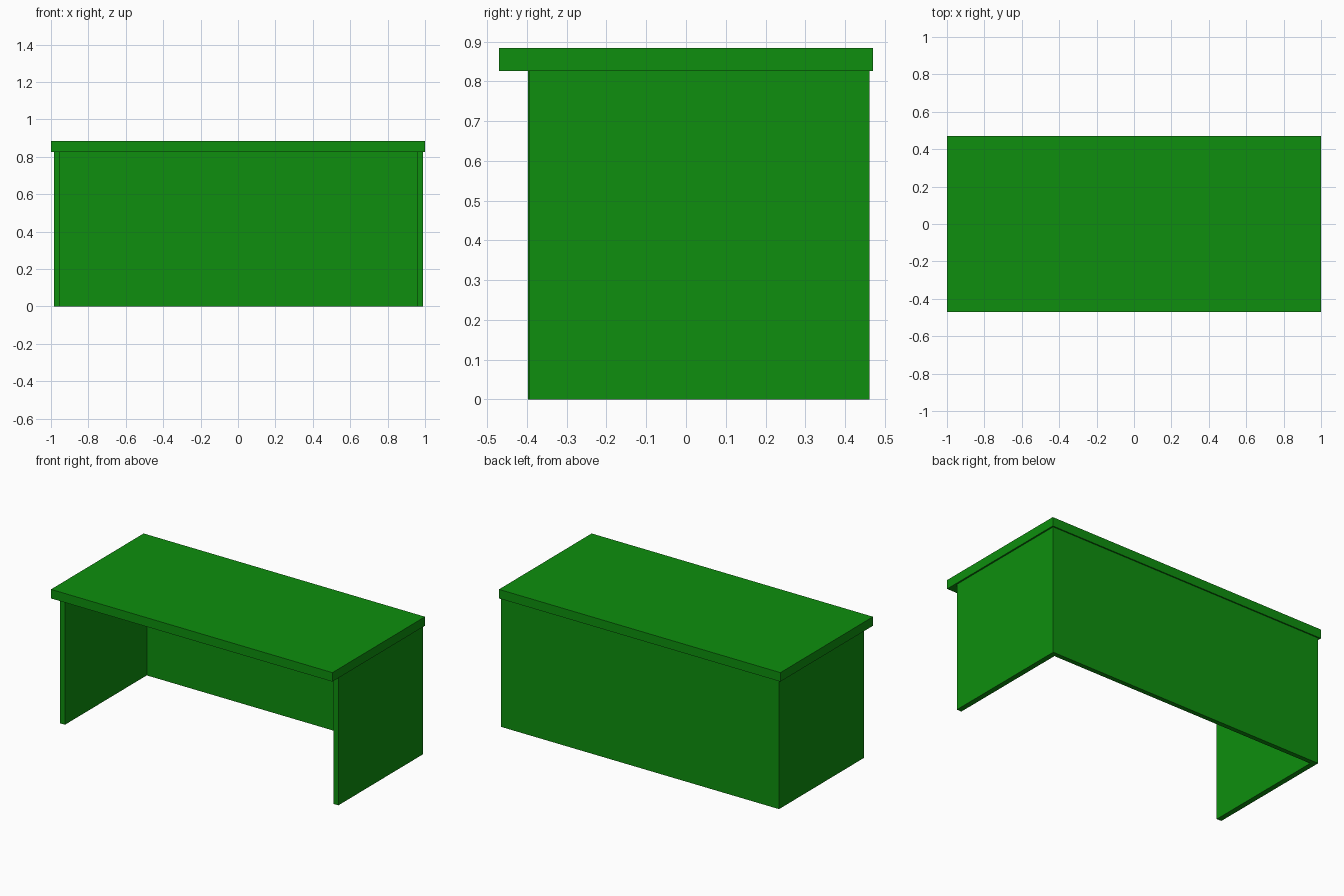
import bpy

if "Cube" in bpy.data.objects:
    bpy.data.objects.remove(bpy.data.objects["Cube"])

green = bpy.data.materials.new("green")
green.diffuse_color = (0.0044, 0.275, 0.0044, 1)
green.use_nodes = True
green.node_tree.nodes["Principled BSDF"].inputs["Base Color"].default_value = green.diffuse_color


def box(name, x, y, z):
    """Box part spanning the given (min, max) ranges."""
    centre = [(a + b) / 2 for a, b in (x, y, z)]
    bpy.ops.mesh.primitive_cube_add(size=1, location=centre)
    ob = bpy.context.object
    ob.name = name
    ob.scale = [b - a for a, b in (x, y, z)]
    bpy.ops.object.transform_apply(location=False, rotation=False, scale=True)
    ob.data.materials.append(green)
    return ob


TOP_Z = 0.826
BACK = 0.462

# Desk top, overhanging mostly at the front
box("desk_top", (-1, 1), (-0.47, 0.47), (TOP_Z, 0.884))

# Side panels butt against the back panel
box("left_panel", (-0.985, -0.951), (-0.398, BACK - 0.03), (0, TOP_Z))
box("right_panel", (0.956, 0.99), (-0.395, BACK - 0.03), (0, TOP_Z))

# Full width back panel
box("back_panel", (-0.985, 0.99), (BACK - 0.03, BACK), (0, TOP_Z))
